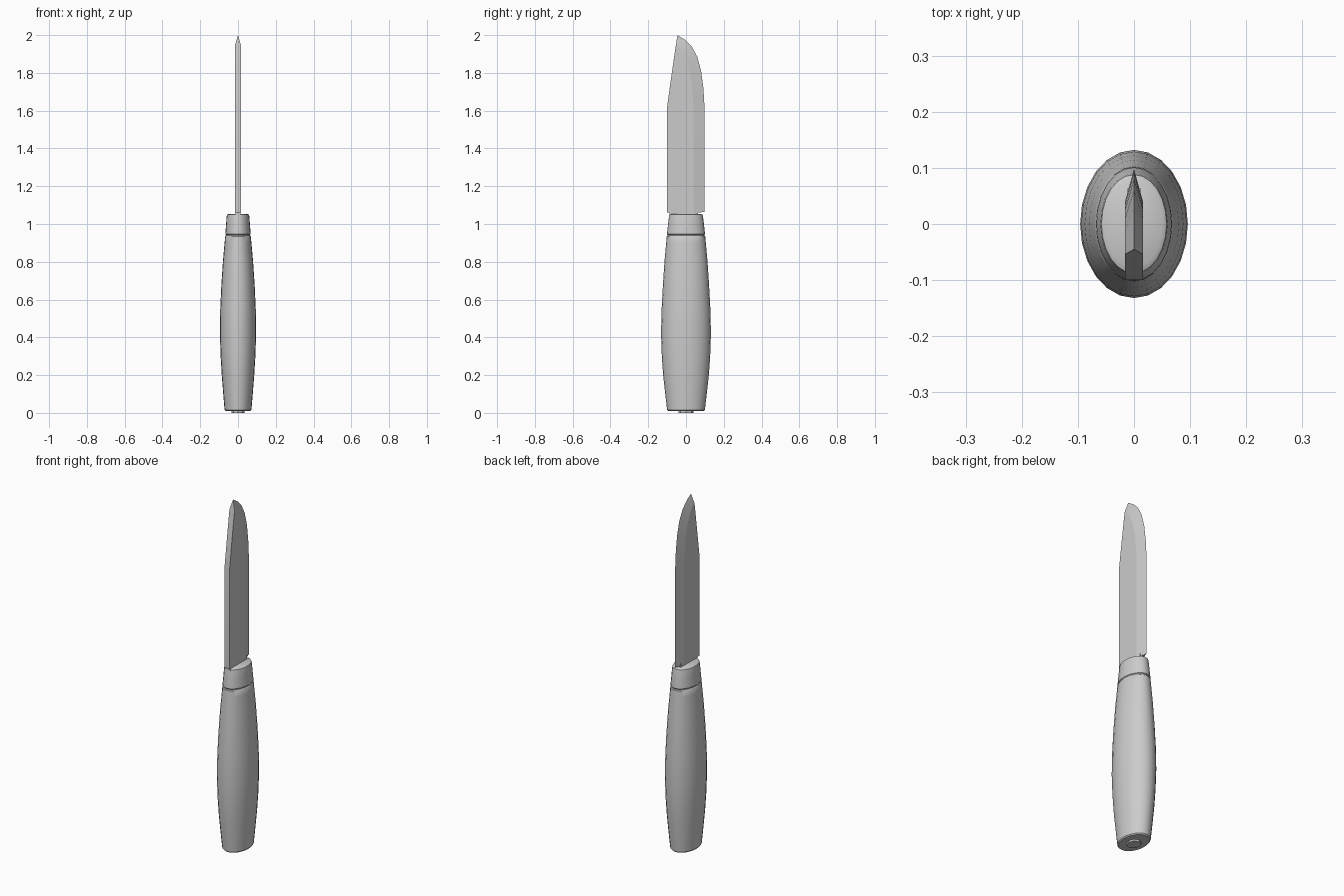
import bpy, bmesh
from math import cos, sin, tau

cube = bpy.data.objects.get("Cube")
if cube:
    bpy.data.objects.remove(cube, do_unlink=True)

grey = bpy.data.materials.new("plain_grey")
grey.use_nodes = True
grey.diffuse_color = (0.6, 0.6, 0.6, 1)
grey.node_tree.nodes["Principled BSDF"].inputs["Base Color"].default_value = (0.6, 0.6, 0.6, 1)


def finish(bm, name, smooth=None):
    bmesh.ops.recalc_face_normals(bm, faces=bm.faces)
    mesh = bpy.data.meshes.new(name)
    bm.to_mesh(mesh)
    bm.free()
    mesh.materials.append(grey)
    obj = bpy.data.objects.new(name, mesh)
    bpy.context.collection.objects.link(obj)
    if smooth:
        bpy.ops.object.select_all(action='DESELECT')
        obj.select_set(True)
        bpy.context.view_layer.objects.active = obj
        bpy.ops.object.shade_smooth_by_angle(angle=smooth)
    return obj


def loft(name, rings, sides=24, smooth=0.6):
    """Capped stack of oval rings, each (z, half width x, half width y)."""
    bm = bmesh.new()
    loops = [[bm.verts.new((rx * cos(tau * i / sides), ry * sin(tau * i / sides), z))
              for i in range(sides)] for z, rx, ry in rings]
    for a, b in zip(loops, loops[1:]):
        for i in range(sides):
            j = (i + 1) % sides
            bm.faces.new((a[i], a[j], b[j], b[i]))
    bm.faces.new(loops[0])
    bm.faces.new(loops[-1])
    return finish(bm, name, smooth)


# Swelling oval grip
loft("handle_grip", [
    (0.01, 0.066, 0.094), (0.016, 0.071, 0.1), (0.1, 0.078, 0.11),
    (0.2, 0.086, 0.121), (0.3, 0.092, 0.128), (0.42, 0.096, 0.132),
    (0.55, 0.094, 0.129), (0.68, 0.088, 0.122), (0.8, 0.08, 0.114),
    (0.9, 0.071, 0.105), (0.934, 0.068, 0.102), (0.938, 0.065, 0.098)])

# Groove and collar at the top of the grip
loft("collar_groove", [(0.93, 0.064, 0.097), (0.95, 0.064, 0.097)])
loft("collar", [
    (0.942, 0.064, 0.098), (0.946, 0.067, 0.101), (1.0, 0.063, 0.095),
    (1.04, 0.06, 0.09), (1.049, 0.058, 0.088), (1.054, 0.05, 0.078)])

# Tang end showing under the grip, and the tang below the blade
loft("pommel_nut", [(0.0, 0.034, 0.04), (0.02, 0.034, 0.04)], sides=8, smooth=None)
bm = bmesh.new()
bmesh.ops.create_cube(bm, size=1)
for v in bm.verts:
    v.co.x *= 0.024
    v.co.y = v.co.y * 0.15 - 0.012
    v.co.z = v.co.z * 0.06 + 1.045
finish(bm, "tang")

# Blade stations: (spine y, spine z, bevel y, bevel z, edge y, edge z)
stations = [
    (-0.1, 1.06, 0.04, 1.06, 0.098, 1.063),
    (-0.1, 1.62, 0.04, 1.62, 0.098, 1.62),
    (-0.089, 1.7, 0.035, 1.7, 0.092, 1.72),
    (-0.078, 1.78, 0.026, 1.78, 0.08, 1.81),
    (-0.068, 1.85, 0.01, 1.85, 0.06, 1.885),
    (-0.06, 1.905, -0.015, 1.905, 0.03, 1.94),
    (-0.054, 1.945, -0.042, 1.945, -0.005, 1.975)]
half = 0.016
bm = bmesh.new()
rows = []
for sy, sz, by, bz, ey, ez in stations:
    rows.append([bm.verts.new(p) for p in (
        (-half, sy, sz), (-half, by, bz), (0, ey, ez), (half, by, bz), (half, sy, sz))])
for a, b in zip(rows, rows[1:]):
    for i in range(5):
        j = (i + 1) % 5
        bm.faces.new((a[i], a[j], b[j], b[i]))
bm.faces.new(rows[0])
tip = bm.verts.new((0, -0.045, 2.0))
for i in range(5):
    bm.faces.new((rows[-1][i], rows[-1][(i + 1) % 5], tip))
finish(bm, "blade", 0.2)
